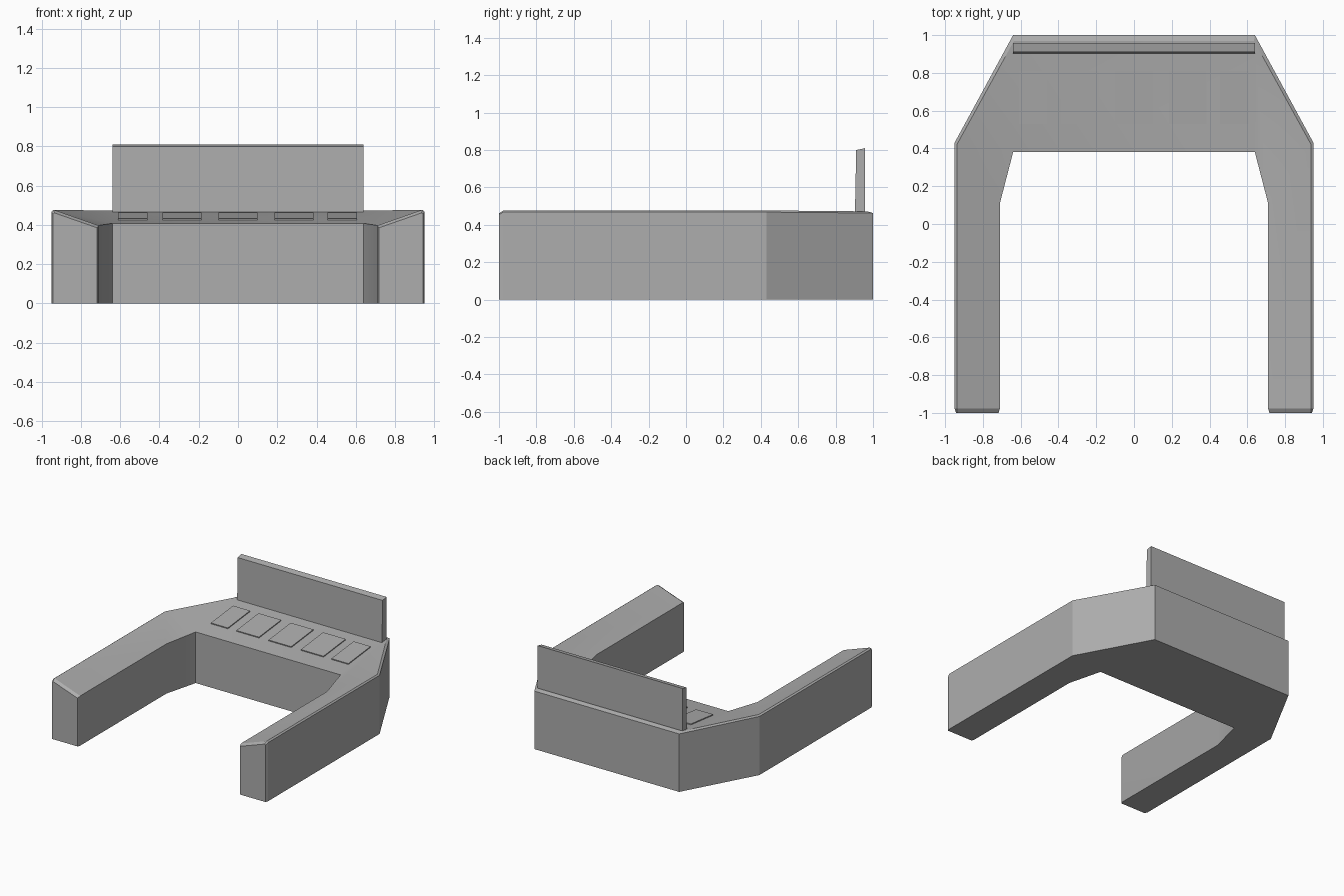
import bpy, bmesh, math

if "Cube" in bpy.data.objects:
    bpy.data.objects.remove(bpy.data.objects["Cube"])

# Dark grey finish shared by every part
grey = bpy.data.materials.new("dark_grey")
grey.diffuse_color = (0.42, 0.42, 0.42, 1)
grey.use_nodes = True
grey.node_tree.nodes["Principled BSDF"].inputs["Base Color"].default_value = grey.diffuse_color


def make_object(name, bm):
    bmesh.ops.recalc_face_normals(bm, faces=bm.faces)
    mesh = bpy.data.meshes.new(name)
    bm.to_mesh(mesh)
    bm.free()
    mesh.materials.append(grey)
    ob = bpy.data.objects.new(name, mesh)
    bpy.context.collection.objects.link(ob)
    return ob


def loft(name, rings):
    """Bridge equal-length closed rings of points and cap both ends."""
    bm = bmesh.new()
    rows = [[bm.verts.new(p) for p in ring] for ring in rings]
    n = len(rows[0])
    for a, b in zip(rows, rows[1:]):
        for i in range(n):
            j = (i + 1) % n
            bm.faces.new((a[i], a[j], b[j], b[i]))
    bm.faces.new(rows[0])
    bm.faces.new(rows[-1])
    return make_object(name, bm)


# U-shaped desk: cross-sections run from the arm end round to the back corner
def section(inner, bevel, outer, z_in, z_top, z_out):
    return [(*inner, 0), (*inner, z_in), (*bevel, z_top), (*outer, z_out), (*outer, 0)]


half = [
    section((0.717, -1), (0.935, -1), (0.942, -1), 0.385, 0.461, 0.455),
    section((0.71, -0.977), (0.938, -0.977), (0.95, -0.977), 0.397, 0.477, 0.468),
    section((0.71, 0.11), (0.938, 0.42), (0.95, 0.43), 0.397, 0.477, 0.468),
    section((0.64, 0.38), (0.635, 0.97), (0.64, 1), 0.408, 0.472, 0.463),
]
mirrored = [[(-x, y, z) for x, y, z in ring] for ring in reversed(half)]
desk = loft("desk_body", half + mirrored)

# Soften only the shallow bends where the arms meet the desktop
bpy.context.view_layer.objects.active = desk
desk.select_set(True)
bpy.ops.object.shade_smooth_by_angle(angle=math.radians(19))

# Upright back panel with a slightly sloped top
panel = [(0.903, 0.44), (0.958, 0.44), (0.958, 0.81), (0.91, 0.80)]
loft("back_panel", [[(x, y, z) for y, z in panel] for x in (-0.64, 0.64)])

# Row of thin pads lying on the sloped desktop
slope = math.atan2(0.064, 0.59)
for i, (x, width) in enumerate([(-0.535, 0.15), (-0.285, 0.2), (0, 0.2), (0.285, 0.2), (0.53, 0.15)]):
    bm = bmesh.new()
    bmesh.ops.create_cube(bm, size=1)
    bmesh.ops.scale(bm, vec=(width, 0.282, 0.02), verts=bm.verts)
    pad = make_object(f"desktop_pad_{i + 1}", bm)
    pad.location = (x, 0.67, 0.437)
    pad.rotation_euler.x = slope
